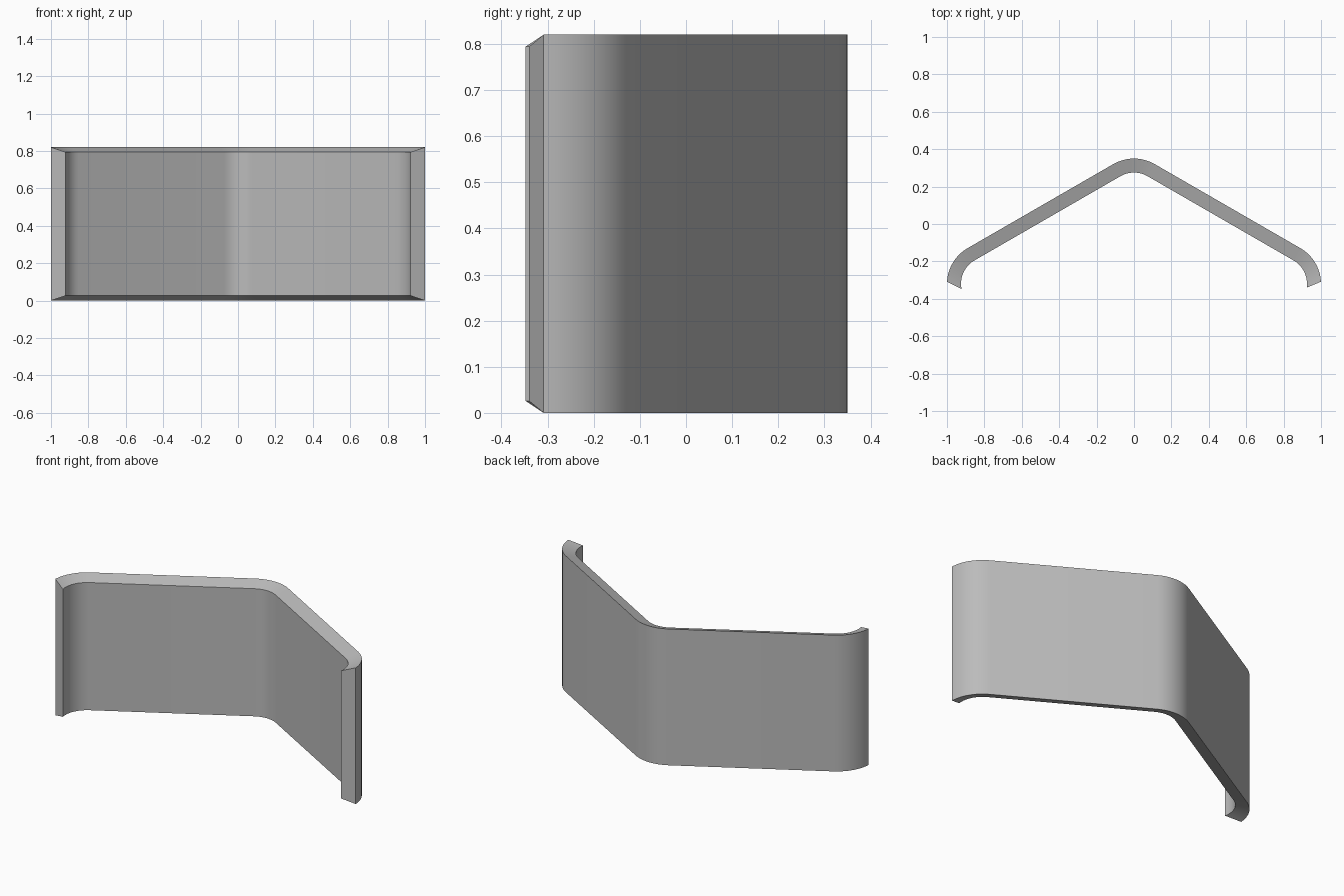
import bpy, bmesh
from math import sin, cos, radians

cube = bpy.data.objects.get("Cube")
if cube:
    bpy.data.objects.remove(cube, do_unlink=True)

R_OUT, R_IN = 0.22, 0.145      # bend radii of the outer and inner face
HEIGHT, SLOPE = 0.82, 0.026    # band height, drop of the rims toward the inside
STEPS = 10


def on_arc(cx, cy, r, deg):
    return cx + r * cos(radians(deg)), cy + r * sin(radians(deg))


def arc(cx, cy, outer, inner):
    """Outer and inner point pairs around one bend."""
    pairs = []
    for i in range(STEPS + 1):
        t = i / STEPS
        a = outer[0] + (outer[1] - outer[0]) * t
        b = inner[0] + (inner[1] - inner[0]) * t
        pairs.append((on_arc(cx, cy, R_OUT, a), on_arc(cx, cy, R_IN, b)))
    return pairs


# Plan outline: left hook, central bend, right hook
pairs = arc(0.78, -0.32, (3, 60), (-8, 60))
pairs += arc(0, 0.13, (60, 120), (60, 120))
pairs += arc(-0.78, -0.32, (120, 177), (120, 191))

# Sweep the trapezoid section along the outline
bm = bmesh.new()
rings = []
for (ox, oy), (ix, iy) in pairs:
    section = [(ox, oy, 0), (ox, oy, HEIGHT),
               (ix, iy, HEIGHT - SLOPE), (ix, iy, SLOPE)]
    rings.append([bm.verts.new(p) for p in section])
for a, b in zip(rings, rings[1:]):
    for k in range(4):
        n = (k + 1) % 4
        bm.faces.new((a[k], a[n], b[n], b[k]))
bm.faces.new(rings[0])
bm.faces.new(rings[-1])
bmesh.ops.recalc_face_normals(bm, faces=bm.faces[:])
mesh = bpy.data.meshes.new("bent_band")
bm.to_mesh(mesh)
bm.free()

band = bpy.data.objects.new("bent_band", mesh)
bpy.context.collection.objects.link(band)

# Plain grey finish
grey = bpy.data.materials.new("plain_grey")
grey.use_nodes = True
colour = (0.5, 0.5, 0.5, 1)
grey.diffuse_color = colour
grey.node_tree.nodes["Principled BSDF"].inputs["Base Color"].default_value = colour
mesh.materials.append(grey)

# Smooth bends with crisp rims
bpy.ops.object.select_all(action="DESELECT")
band.select_set(True)
bpy.context.view_layer.objects.active = band
bpy.ops.object.shade_smooth_by_angle(angle=radians(30))
